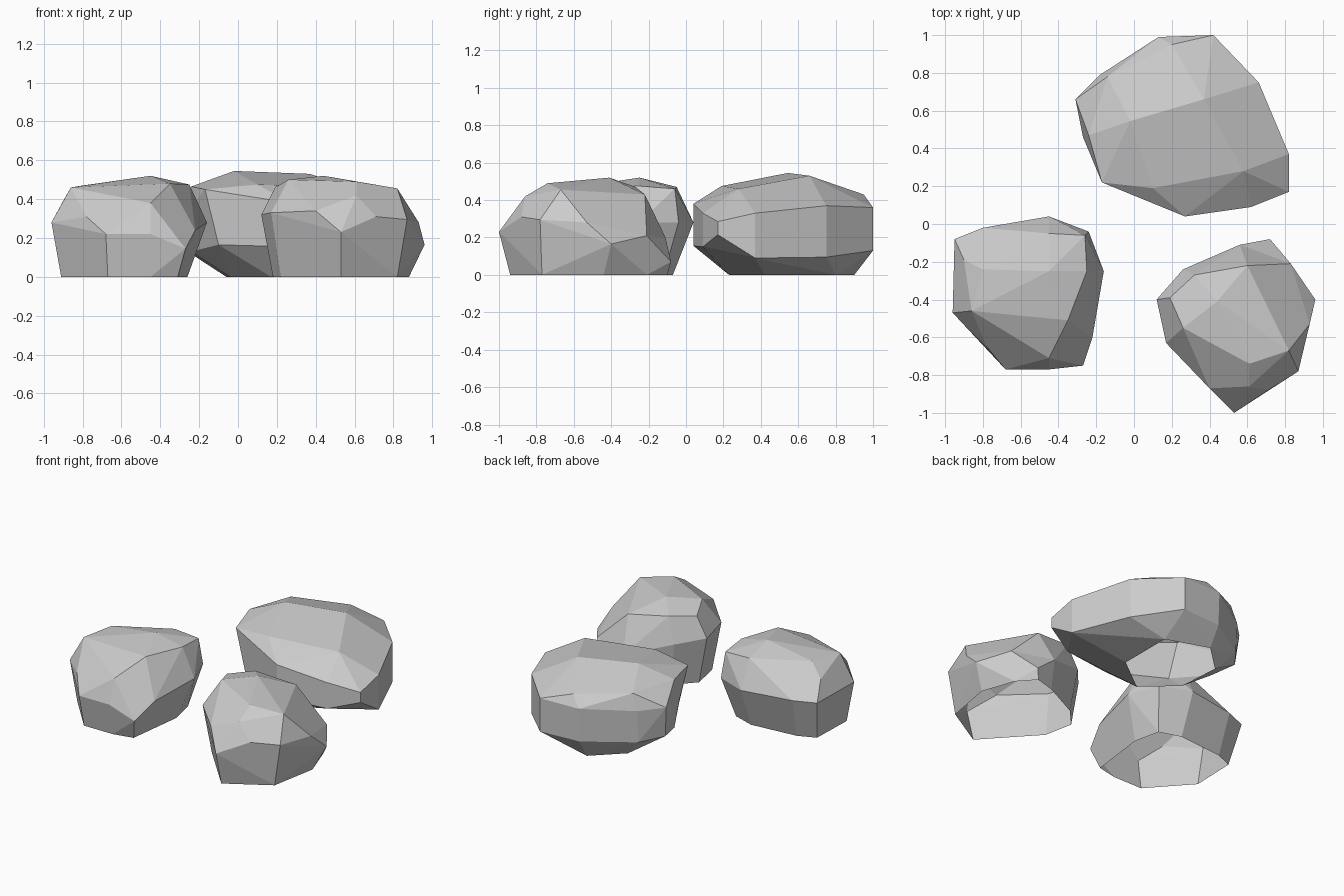
import bpy, bmesh
from mathutils import Vector


def rock(name, center, *rings):
    """Faceted boulder: skin over rough rings, shallow dents kept, open underside."""
    bm = bmesh.new()
    c = Vector(center)
    true_pos = {}
    # puff the points out so shallow dents also land on the hull, then put them back
    for ring in rings:
        for p in ring:
            d = Vector(p) - c
            round_d = Vector((d.x, d.y, d.z * 1.6))
            v = bm.verts.new(c + round_d / round_d.length ** 0.6)
            true_pos[v] = Vector(p)
    hull = bmesh.ops.convex_hull(bm, input=bm.verts)
    loose = {g for g in hull["geom_interior"] + hull["geom_unused"]
             if isinstance(g, bmesh.types.BMVert)}
    for v, p in true_pos.items():
        v.co = p
    bmesh.ops.delete(bm, geom=list(loose), context='VERTS')
    under = [f for f in bm.faces if all(v.co.z < 0.001 for v in f.verts)]
    bmesh.ops.delete(bm, geom=under, context='FACES')
    bmesh.ops.dissolve_limit(bm, angle_limit=0.12, verts=bm.verts, edges=bm.edges)
    bmesh.ops.recalc_face_normals(bm, faces=bm.faces)
    mesh = bpy.data.meshes.new(name)
    bm.to_mesh(mesh)
    bm.free()
    obj = bpy.data.objects.new(name, mesh)
    bpy.context.collection.objects.link(obj)
    return obj


def flat(z, *xy):
    """Ring of points at one height."""
    return [(x, y, z) for x, y in xy]


# Large rock at the back, deeply undercut
rock("back_rock", (.26, .53, .25),
     flat(0, (-.04, .42), (.17, .23), (.42, .42), (.42, .8), (.13, .9), (-.06, .72)),
     [(.27, .04, .155), (.62, .09, .15), (.82, .17, .215), (.82, .37, .09), (.66, .75, .095),
      (.42, 1, .13), (.13, .98, .13), (-.18, .78, .13), (-.29, .64, .15), (-.24, .47, .13), (-.1, .22, .165)],
     [(.27, .04, .38), (.62, .09, .33), (.82, .17, .285), (.82, .37, .33), (.66, .75, .37),
      (.42, 1, .36), (.13, .99, .36), (-.18, .79, .35), (-.31, .66, .36), (-.27, .46, .32)],
     [(-.17, .22, .45), (.1, .19, .475), (.58, .28, .46), (.2, .95, .43), (-.14, .78, .46), (-.24, .47, .465)],
     [(-.02, .545, .545), (.37, .66, .53)])

# Rock at the left
rock("left_rock", (-.56, -.38, .2),
     flat(0, (-.91, -.46), (-.67, -.73), (-.45, -.73), (-.31, -.7), (-.26, -.3),
          (-.3, -.12), (-.45, -.07), (-.78, -.1), (-.9, -.15)),
     flat(.28, (-.96, -.47), (-.16, -.25), (-.24, -.04), (-.45, .04), (-.8, -.02), (-.95, -.08), (-.96, -.27)),
     [(-.78, -.65, .31), (-.68, -.77, .22), (-.45, -.77, .22), (-.27, -.75, .145), (-.22, -.6, .24)],
     [(-.86, -.46, .46), (-.45, -.71, .38), (-.35, -.51, .48), (-.25, -.25, .475),
      (-.26, -.06, .46), (-.45, -.05, .47), (-.8, -.24, .47), (-.9, -.19, .39)],
     [(-.45, -.25, .52)])

# Rock at the front right, its back right corner sloping down
rock("right_rock", (.54, -.5, .2),
     flat(0, (.53, -.94), (.82, -.77), (.81, -.6), (.88, -.44), (.8, -.21), (.7, -.1),
          (.56, -.14), (.3, -.27), (.18, -.4), (.22, -.6)),
     [(.83, -.21, .21), (.72, -.08, .07), (.56, -.11, .2), (.96, -.4, .165), (.93, -.53, .28),
      (.87, -.78, .295), (.71, -.88, .31), (.53, -1, .23), (.4, -.87, .34)],
     [(.17, -.63, .33), (.12, -.4, .32), (.26, -.24, .3)],
     [(.26, -.55, .5), (.19, -.39, .46), (.32, -.27, .47), (.6, -.22, .43),
      (.82, -.67, .455), (.61, -.74, .49), (.61, -.86, .42)],
     [(.44, -.41, .52)])
